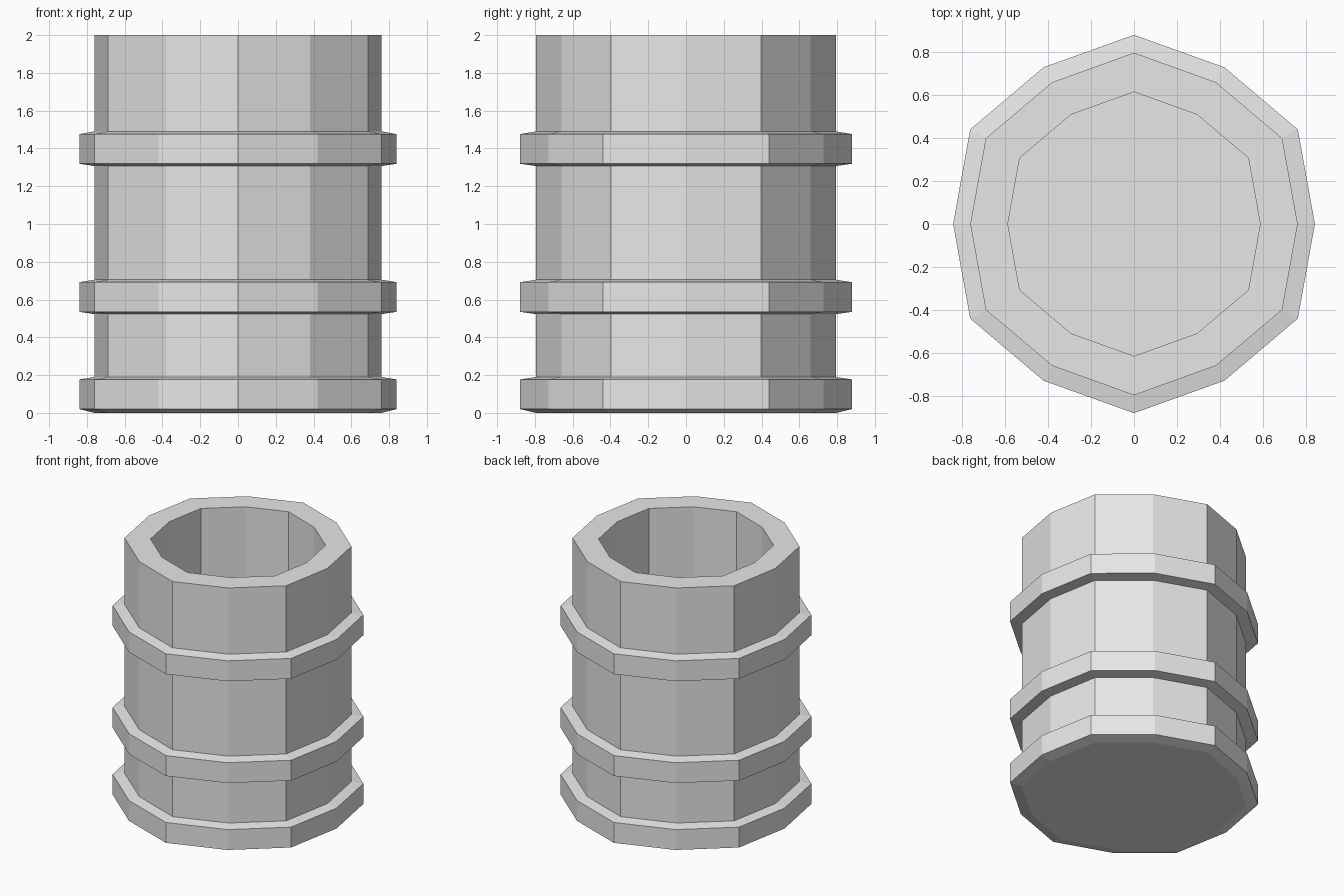
import bpy, bmesh, math

if "Cube" in bpy.data.objects:
    bpy.data.objects.remove(bpy.data.objects["Cube"])

SIDES = 12
grey = bpy.data.materials.new("light grey")
grey.diffuse_color = (0.8, 0.8, 0.8, 1)
grey.use_nodes = True
grey.node_tree.nodes["Principled BSDF"].inputs["Base Color"].default_value = grey.diffuse_color


def ring(bm, r_even, r_odd, z):
    """Twelve-sided loop whose corner radius alternates."""
    verts = []
    for i in range(SIDES):
        a = 2 * math.pi * i / SIDES
        r = r_odd if i % 2 else r_even
        verts.append(bm.verts.new((r * math.cos(a), r * math.sin(a), z)))
    return verts


def lathe(name, profile):
    """Join rings from the outer bottom, over the rim, to the inner floor."""
    bm = bmesh.new()
    loops = [ring(bm, *p) for p in profile]
    bm.faces.new(list(reversed(loops[0])))
    for lo, hi in zip(loops, loops[1:]):
        for i in range(SIDES):
            j = (i + 1) % SIDES
            bm.faces.new((lo[i], lo[j], hi[j], hi[i]))
    bm.faces.new(loops[-1])
    mesh = bpy.data.meshes.new(name)
    bm.to_mesh(mesh)
    bm.free()
    mesh.materials.append(grey)
    obj = bpy.data.objects.new(name, mesh)
    bpy.context.collection.objects.link(obj)
    return obj


BODY = (0.76, 0.795)
BAND = (0.84, 0.878)
INNER = (0.586, 0.613)

# Outer wall with three raised bands, each with slightly sloping edges
profile = []
for z0, z1, z2, z3 in ((0.0, 0.02, 0.177, 0.19),
                       (0.523, 0.535, 0.692, 0.705),
                       (1.307, 1.319, 1.476, 1.49)):
    profile += [(*BODY, z0), (*BAND, z1), (*BAND, z2), (*BODY, z3)]

# Rim, inner wall and floor
profile += [(*BODY, 2.0), (*INNER, 2.0), (*INNER, 0.18)]

lathe("barrel", profile)
